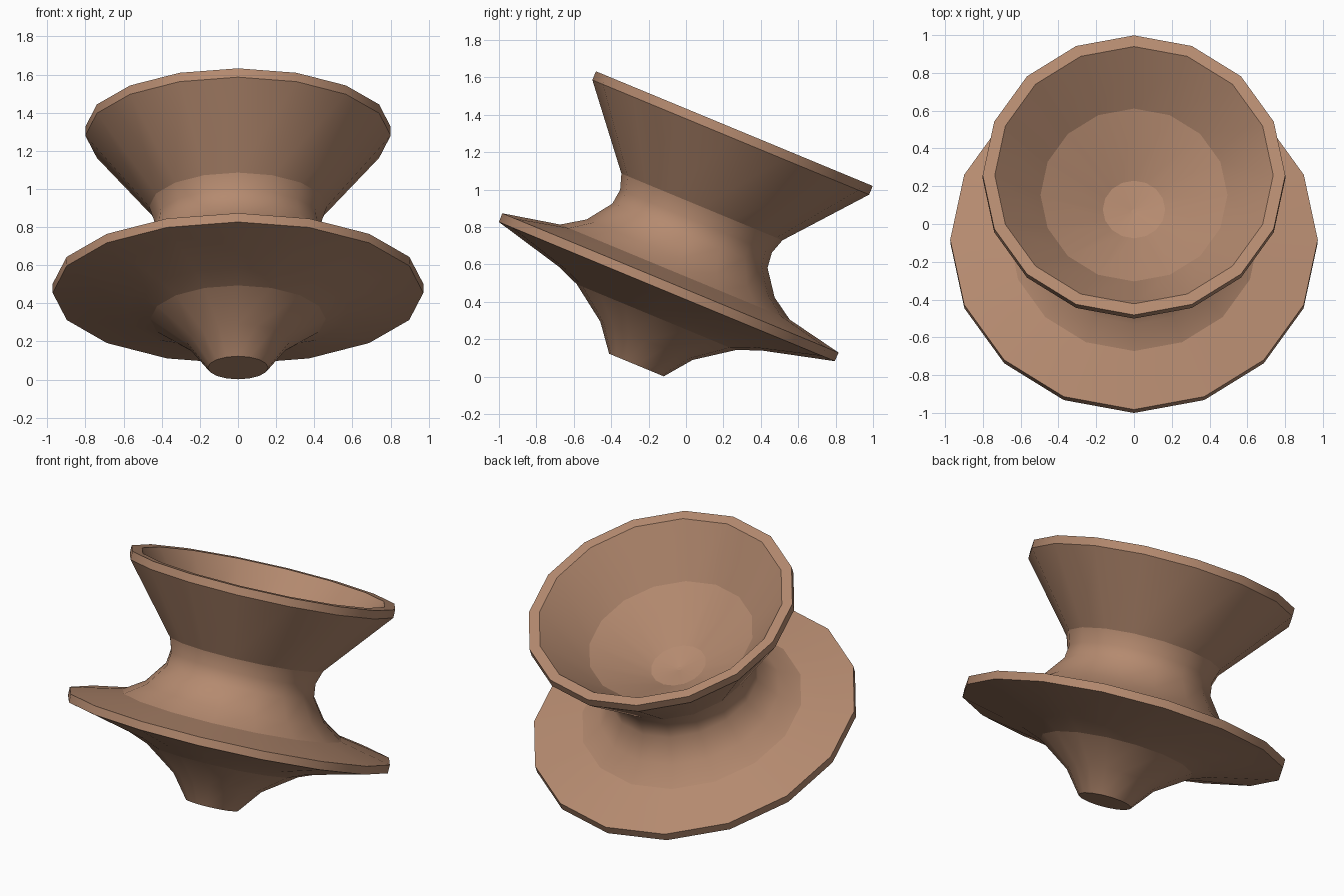
import bpy, bmesh
from math import sin, cos, pi, radians
from mathutils import Matrix

cube = bpy.data.objects.get("Cube")
if cube:
    bpy.data.objects.remove(cube, do_unlink=True)

SIDES = 16

clay = bpy.data.materials.new("brown_clay")
clay.use_nodes = True
colour = (0.46, 0.255, 0.16, 1)
clay.diffuse_color = colour
clay.node_tree.nodes["Principled BSDF"].inputs["Base Color"].default_value = colour

# Profile from the foot, out over the disc, up the neck and into the bowl:
# radius, height, whether the ring is a crisp edge
profile = [
    (0.158, 0.0, True),      # foot
    (0.267, 0.14, False),
    (0.46, 0.277, True),     # underside of disc
    (0.585, 0.327, False),
    (0.972, 0.425, True),    # disc edge
    (0.973, 0.475, True),
    (0.664, 0.538, True),    # top of disc
    (0.544, 0.617, False),
    (0.449, 0.748, False),   # neck
    (0.439, 0.832, False),
    (0.466, 0.915, True),    # bowl outside
    (0.801, 1.318, True),    # bowl rim
    (0.801, 1.368, True),
    (0.737, 1.368, True),
    (0.495, 1.094, True),    # bowl inside
    (0.165, 0.893, True),
    (0.013, 0.867, True),
]

bm = bmesh.new()
rings = [[bm.verts.new((r * cos(2 * pi * i / SIDES), r * sin(2 * pi * i / SIDES), h))
          for i in range(SIDES)] for r, h, crisp in profile]

# Skin between neighbouring rings
for low, high in zip(rings, rings[1:]):
    for i in range(SIDES):
        j = (i + 1) % SIDES
        bm.faces.new((low[i], low[j], high[j], high[i]))

# Close the foot and the centre of the bowl
bm.faces.new(rings[0][::-1])
bm.faces.new(rings[-1])

for face in bm.faces:
    face.smooth = True
for ring, (r, h, crisp) in zip(rings, profile):
    for i in range(SIDES):
        edge = bm.edges.get((ring[i], ring[(i + 1) % SIDES]))
        edge.smooth = not crisp

# Lean the whole piece back so that it rests on the edge of its foot
lean = Matrix.Translation((0, -0.265, 0.062)) @ Matrix.Rotation(radians(-22.5), 4, 'X')
bmesh.ops.transform(bm, matrix=lean, verts=bm.verts)
bmesh.ops.recalc_face_normals(bm, faces=bm.faces)

mesh = bpy.data.meshes.new("tilted_bowl_with_disc")
bm.to_mesh(mesh)
bm.free()
mesh.materials.append(clay)
bowl = bpy.data.objects.new("tilted_bowl_with_disc", mesh)
bpy.context.collection.objects.link(bowl)
